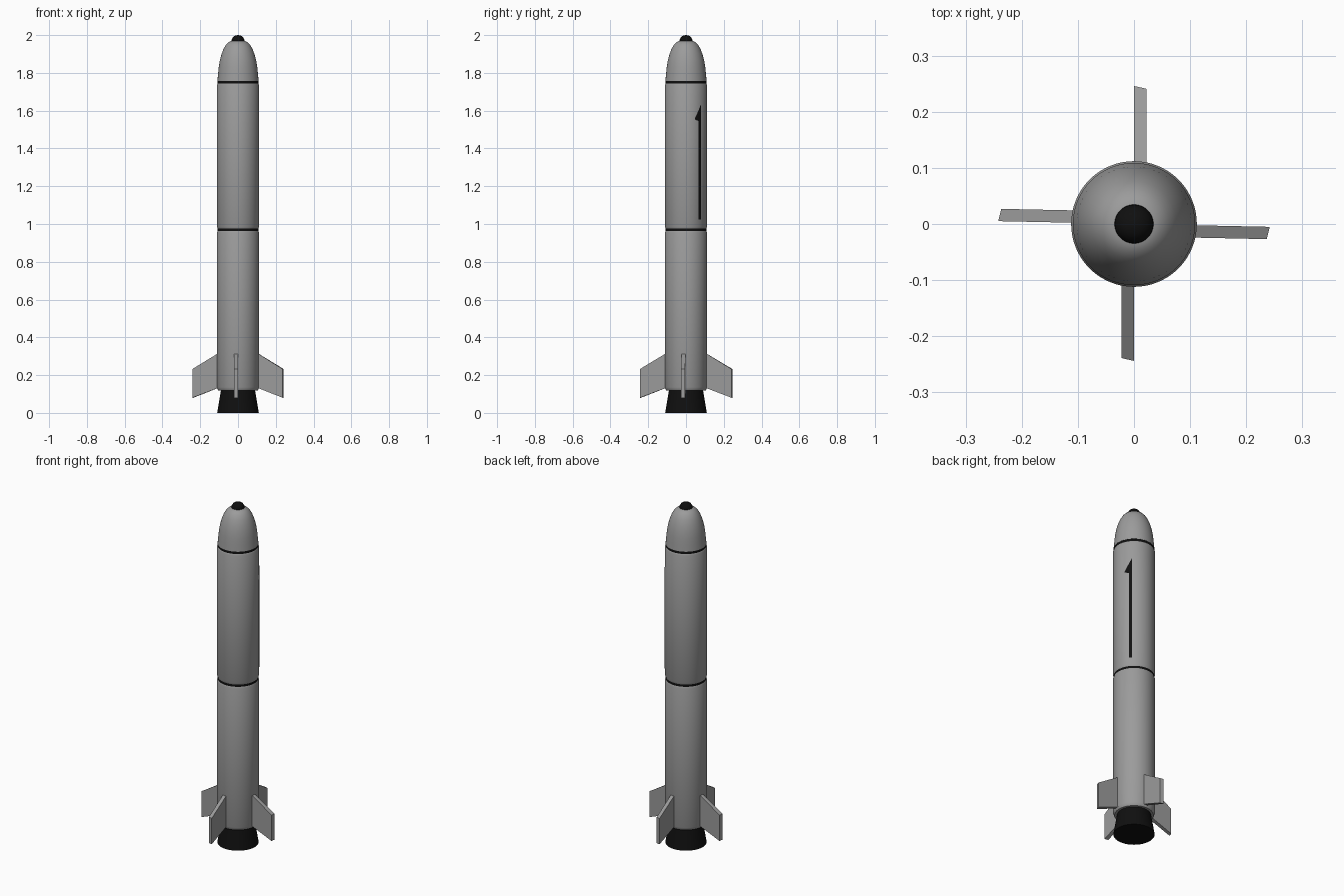
import bpy, bmesh, math
from mathutils import Matrix

if "Cube" in bpy.data.objects:
    bpy.data.objects.remove(bpy.data.objects["Cube"])

def material(name, rgb):
    m = bpy.data.materials.new(name)
    m.diffuse_color = (*rgb, 1)
    m.use_nodes = True
    m.node_tree.nodes["Principled BSDF"].inputs["Base Color"].default_value = m.diffuse_color
    return m

GREY = material("mid grey", (0.33, 0.33, 0.33))
BLACK = material("black", (0.005, 0.005, 0.005))
SIDES = 64
R = 0.112

def finish(name, bm, mat, smooth=True):
    bmesh.ops.recalc_face_normals(bm, faces=bm.faces)
    me = bpy.data.meshes.new(name)
    bm.to_mesh(me)
    bm.free()
    ob = bpy.data.objects.new(name, me)
    bpy.context.collection.objects.link(ob)
    me.materials.append(mat)
    if smooth:
        bpy.ops.object.select_all(action='DESELECT')
        ob.select_set(True)
        bpy.context.view_layer.objects.active = ob
        bpy.ops.object.shade_smooth_by_angle(angle=math.radians(30))
    return ob

def lathe(name, profile, mat):
    """Revolve (radius, height) points about z, capping both ends."""
    bm = bmesh.new()
    rings = []
    for r, z in profile:
        rings.append([bm.verts.new((r * math.cos(2 * math.pi * i / SIDES),
                                    r * math.sin(2 * math.pi * i / SIDES), z))
                      for i in range(SIDES)])
    for a, b in zip(rings, rings[1:]):
        for i in range(SIDES):
            j = (i + 1) % SIDES
            bm.faces.new((a[i], a[j], b[j], b[i]))
    bm.faces.new(rings[0])
    bm.faces.new(rings[-1])
    return finish(name, bm, mat)

# body stages with chamfered ends
lathe("lower_stage", [(0.104, 0.118), (0.107, 0.122), (R, 0.136), (R, 0.953), (0.108, 0.963)], GREY)
lathe("upper_stage", [(0.108, 0.976), (R, 0.986), (R, 1.735), (0.108, 1.744)], GREY)

# dark joint rings
lathe("middle_ring", [(0.108, 0.963), (0.108, 0.976)], BLACK)
lathe("nose_ring", [(0.108, 1.744), (0.108, 1.758)], BLACK)

# rounded nose and its tip
lathe("nose_cone", [(0.109, 1.758), (0.106, 1.79), (0.102, 1.83), (0.096, 1.867), (0.087, 1.9),
                    (0.076, 1.928), (0.063, 1.95), (0.049, 1.963), (0.034, 1.97)], GREY)
lathe("nose_tip", [(0.035, 1.966), (0.034, 1.976), (0.028, 1.988), (0.018, 1.996), (0.004, 2.0)], BLACK)

# engine nozzle
lathe("nozzle", [(0.110, 0.0), (0.090, 0.122)], BLACK)

# four fins, each a slab offset to one side of its axis
def fin(name, angle, reach):
    bm = bmesh.new()
    side = []
    for t, end in ((0, reach), (-0.022, reach - 0.005)):
        outline = [(0.085, 0.14), (0.085, 0.328), (end, 0.232), (end, 0.08)]
        side.append([bm.verts.new((r, t, z)) for r, z in outline])
    a, b = side
    bm.faces.new(a)
    bm.faces.new(b)
    for i in range(4):
        j = (i + 1) % 4
        bm.faces.new((a[i], a[j], b[j], b[i]))
    bm.transform(Matrix.Rotation(math.radians(angle), 4, 'Z'))
    finish(name, bm, GREY, smooth=False)

for name, angle, reach in (("right_fin", -1.2, 0.242), ("back_fin", 90, 0.246),
                           ("left_fin", 178.8, 0.242), ("front_fin", 270, 0.244)):
    fin(name, angle, reach)

# painted half arrow: thin plates wrapped round the upper stage
def wrapped_plate(name, columns, mat):
    """columns: (angle, low z, high z) strips just outside the body."""
    bm = bmesh.new()
    pairs = []
    for ang, lo, hi in columns:
        a = math.radians(ang)
        x, y = (R + 0.002) * math.cos(a), (R + 0.002) * math.sin(a)
        pairs.append((bm.verts.new((x, y, lo)), bm.verts.new((x, y, hi))))
    for (a0, a1), (b0, b1) in zip(pairs, pairs[1:]):
        bm.faces.new((a0, b0, b1, a1))
    finish(name, bm, mat)

wrapped_plate("arrow_shaft", [(36, 1.025, 1.603), (40, 1.025, 1.618), (44.5, 1.025, 1.635)], BLACK)
wrapped_plate("arrow_barb", [(24, 1.553, 1.557), (30, 1.549, 1.58), (36, 1.545, 1.603)], BLACK)
